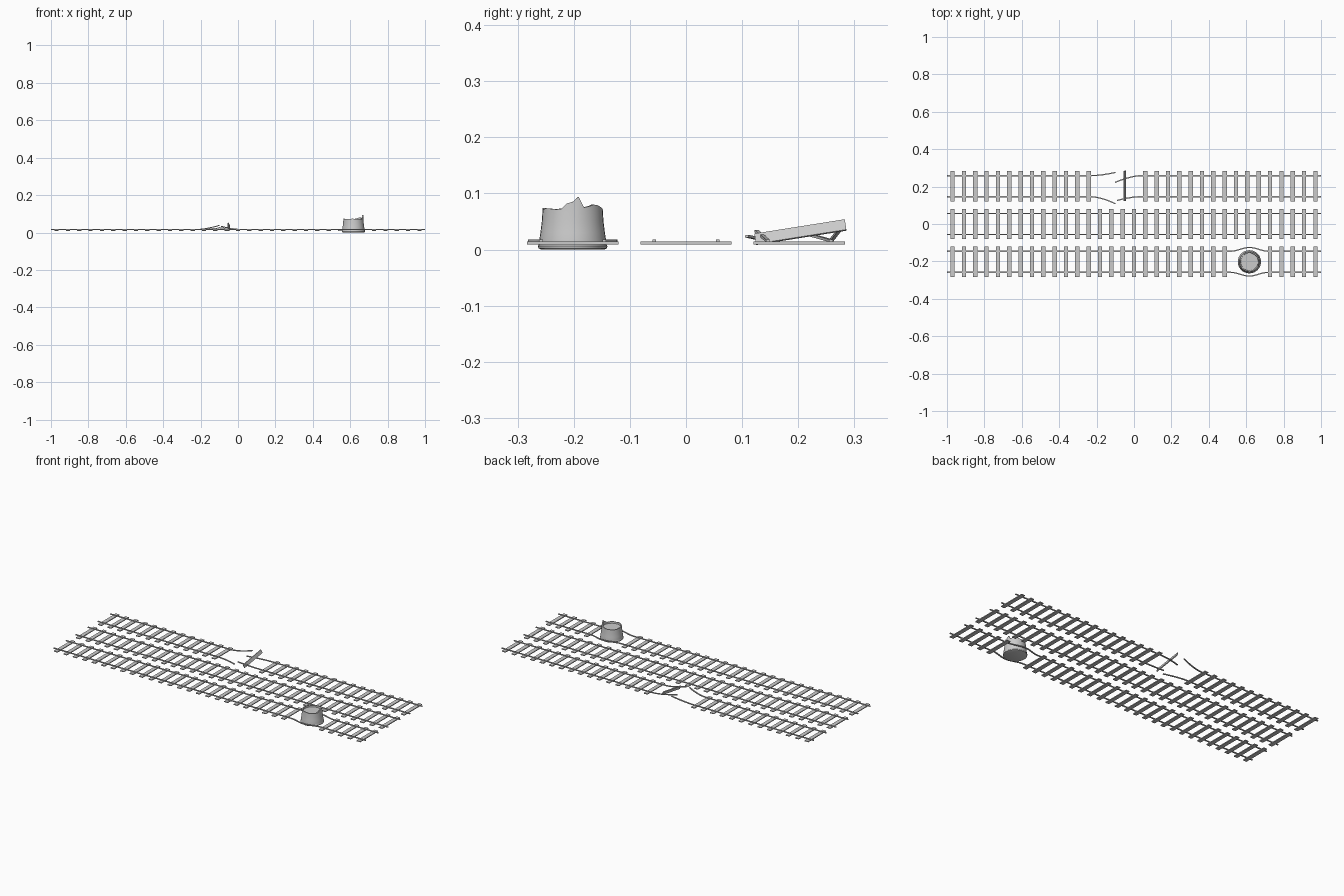
import bpy, bmesh, math, random
from mathutils import Matrix, Vector

if "Cube" in bpy.data.objects:
    bpy.data.objects.remove(bpy.data.objects["Cube"])

random.seed(4)
TIE_Z, RAIL_Z = 0.0117, 0.0158      # centre heights
PITCH = 1.94 / 32
HALF = 0.0565                       # half gauge


def finish(name, bm, smooth=None):
    bmesh.ops.recalc_face_normals(bm, faces=bm.faces)
    me = bpy.data.meshes.new(name)
    bm.to_mesh(me)
    bm.free()
    ob = bpy.data.objects.new(name, me)
    bpy.context.collection.objects.link(ob)
    if smooth:
        bpy.context.view_layer.objects.active = ob
        ob.select_set(True)
        bpy.ops.object.shade_smooth_by_angle(angle=math.radians(smooth))
        ob.select_set(False)
    return ob


def box(bm, matrix, size):
    bmesh.ops.create_cube(bm, size=1, matrix=matrix @ Matrix.Diagonal((*size, 1)))


def sleepers(name, y, missing=()):
    bm = bmesh.new()
    for i in range(33):
        if i not in missing:
            box(bm, Matrix.Translation((-0.97 + i * PITCH, y, TIE_Z)), (0.023, 0.163, 0.0048))
    finish(name, bm)


def rail(name, points, w=0.0065, h=0.0048):
    """Sweep a rectangular rail section along a list of points."""
    bm = bmesh.new()
    pts = [Vector(p) for p in points]
    rings = []
    for i, p in enumerate(pts):
        d = (pts[min(i + 1, len(pts) - 1)] - pts[max(i - 1, 0)]).normalized()
        side = Vector((0, 0, 1)).cross(d).normalized()
        up = d.cross(side)
        rings.append([bm.verts.new(p + side * a * w / 2 + up * b * h / 2)
                      for a, b in ((-1, -1), (1, -1), (1, 1), (-1, 1))])
    for a, b in zip(rings, rings[1:]):
        for k in range(4):
            bm.faces.new((a[k], a[(k + 1) % 4], b[(k + 1) % 4], b[k]))
    bm.faces.new(rings[0])
    bm.faces.new(rings[-1])
    finish(name, bm, 30)


def torn_rail(name, x0, xb, x1, y, dy, dz):
    """Straight from x0 to xb, then curling away by dy, dz at x1."""
    pts = [(x0, y, RAIL_Z)]
    for i in range(11):
        t = i / 10
        pts.append((xb + (x1 - xb) * t, y + dy * t ** 1.7, RAIL_Z + dz * t ** 1.7))
    rail(name, pts)


# intact middle track
sleepers("middle_sleepers", 0)
for s in (-1, 1):
    rail("middle_rail", [(-1, s * HALF, RAIL_Z), (1, s * HALF, RAIL_Z)])

# front track, rails bulging round the stump
CX, CY = 0.617, -0.202
sleepers("front_sleepers", CY, (25, 26, 27))
for s in (-1, 1):
    pts = [(-1, CY + s * HALF, RAIL_Z)]
    for i in range(17):
        u = i / 8 - 1
        pts.append((CX + u * 0.1, CY + s * (HALF + 0.01 * (1 + math.cos(math.pi * u))), RAIL_Z))
    pts.append((1, CY + s * HALF, RAIL_Z))
    rail("front_rail", pts)

# back track, broken with the ends curled away
BY = 0.202
sleepers("back_sleepers", BY, (13, 14, 15, 16))
torn_rail("torn_rail_left_outer", -1, -0.23, -0.10, BY + HALF, 0.017, 0.022)
torn_rail("torn_rail_left_inner", -1, -0.23, -0.10, BY - HALF, -0.037, 0.008)
torn_rail("torn_rail_right_outer", 1, 0.04, -0.10, BY + HALF, -0.036, 0.010)
torn_rail("torn_rail_right_inner", 1, 0.03, -0.09, BY - HALF, -0.020, 0.017)

# loose sleeper tipped on its edge
bm = bmesh.new()
box(bm, Matrix.Translation((-0.049, BY + 0.002, 0.031)) @ Matrix.Rotation(math.radians(9), 4, 'X')
    @ Matrix.Rotation(math.radians(68), 4, 'Y'), (0.020, 0.163, 0.0055))
finish("loose_sleeper", bm)

# broken stump: turned wall with a splintered rim and a recessed floor
N = 32
profile = [(0.056, 0.0), (0.061, 0.002), (0.062, 0.006), (0.060, 0.010), (0.060, 0.014),
           (0.0575, 0.03), (0.055, 0.05), (0.0535, None), (0.0475, None), (0.0465, 0.064)]
spikes = {0: 0.082, 1: 0.085, 2: 0.094, 3: 0.075, 4: 0.077, 5: 0.080, 6: 0.079, 7: 0.076}
bm = bmesh.new()
rim = [spikes.get((k + 1) % N, 0.073 + random.uniform(-0.002, 0.001)) for k in range(N)]
rings = []
for r, z in profile:
    rings.append([bm.verts.new((CX + r * math.cos(k * math.tau / N), CY + r * math.sin(k * math.tau / N),
                                rim[k] if z is None else z)) for k in range(N)])
for a, b in zip(rings, rings[1:]):
    for k in range(N):
        j = (k + 1) % N
        bm.faces.new((a[k], a[j], b[j], b[k]))
bm.faces.new(rings[0])
bm.faces.new(rings[-1])
finish("broken_stump", bm, 35)
